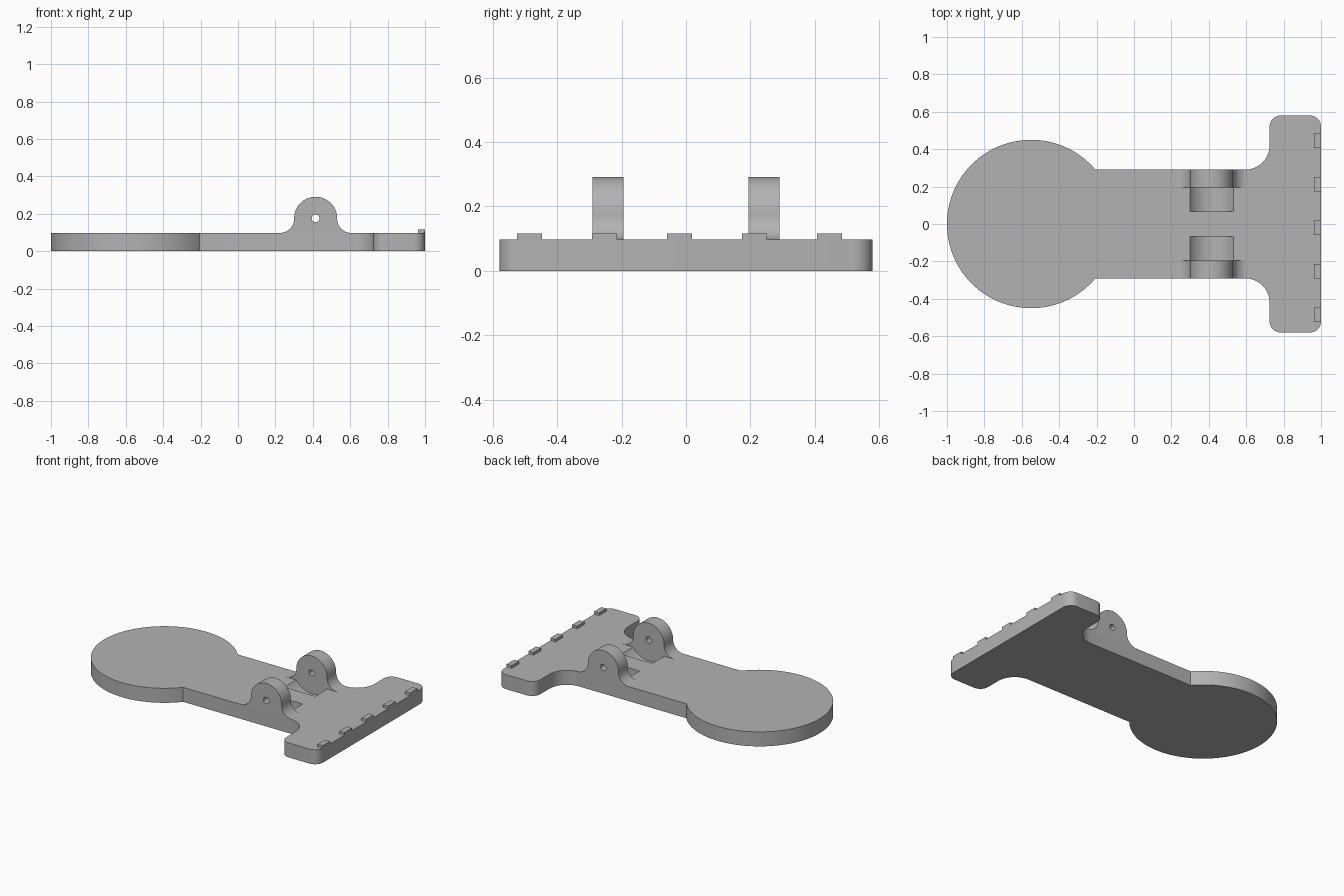
import bpy
import bmesh
from math import sin, cos, asin, atan2, degrees, radians
from mathutils import Vector

if "Cube" in bpy.data.objects:
    bpy.data.objects.remove(bpy.data.objects["Cube"])

grey = bpy.data.materials.new("plain_grey")
grey.use_nodes = True
grey.diffuse_color = (0.45, 0.45, 0.45, 1)
grey.node_tree.nodes["Principled BSDF"].inputs["Base Color"].default_value = (0.45, 0.45, 0.45, 1)

THICK = 0.098            # plate thickness
HALF = 0.291             # half width of the arm
PIVOT = (0.415, 0.176)   # lug centre in x, z
LUG_R = 0.115


def arc(cx, cy, r, start, end, steps=16):
    """Points along an arc, angles in degrees."""
    angles = [radians(start + (end - start) * i / steps) for i in range(steps + 1)]
    return [(cx + r * cos(a), cy + r * sin(a)) for a in angles]


def prism(name, points, low, high, axis="z"):
    """Extrude a flat profile along z, or an x-z profile along y."""
    place = (lambda p: (p[0], p[1], low)) if axis == "z" else (lambda p: (p[0], low, p[1]))
    shift = Vector((0, 0, high - low)) if axis == "z" else Vector((0, high - low, 0))
    bm = bmesh.new()
    face = bm.faces.new([bm.verts.new(place(p)) for p in points])
    ext = bmesh.ops.extrude_face_region(bm, geom=[face])
    bmesh.ops.translate(bm, vec=shift, verts=[g for g in ext["geom"] if isinstance(g, bmesh.types.BMVert)])
    bmesh.ops.recalc_face_normals(bm, faces=bm.faces)
    mesh = bpy.data.meshes.new(name)
    bm.to_mesh(mesh)
    bm.free()
    obj = bpy.data.objects.new(name, mesh)
    bpy.context.collection.objects.link(obj)
    mesh.materials.append(grey)
    return obj


def activate(obj):
    bpy.ops.object.select_all(action="DESELECT")
    obj.select_set(True)
    bpy.context.view_layer.objects.active = obj


def cut(obj, cutter):
    """Subtract the cutter from the part, then discard it."""
    cutter.hide_render = True
    mod = obj.modifiers.new("cut", "BOOLEAN")
    mod.operation = "DIFFERENCE"
    mod.solver = "EXACT"
    mod.object = cutter
    activate(obj)
    bpy.ops.object.modifier_apply(modifier=mod.name)
    bpy.data.objects.remove(cutter)


def smooth(obj):
    activate(obj)
    bpy.ops.object.shade_smooth_by_angle(angle=radians(30))


# Plate: round paddle, straight arm and filleted crossbar
join = degrees(asin(HALF / 0.45))
half = arc(-0.55, 0, 0.45, 180, join, 48)
half += arc(0.595, HALF + 0.13, 0.13, -90, 0)
half += arc(0.785, 0.52, 0.06, 180, 90, 8)
half += arc(0.94, 0.52, 0.06, 90, 0, 8)
mirrored = [(x, -y) for x, y in reversed(half[1:])]
plate = prism("base_plate", half + mirrored, 0, THICK)

# Lug profile: round ear that flares into the plate
fillet = 0.075
rise = THICK + fillet - PIVOT[1]
reach = ((LUG_R + fillet) ** 2 - rise ** 2) ** 0.5
tilt = degrees(atan2(rise, reach))
ear = arc(PIVOT[0] + reach, THICK + fillet, fillet, 270, 180 + tilt, 12)
ear += arc(*PIVOT, LUG_R, tilt, 180 - tilt, 32)[1:]
ear += arc(PIVOT[0] - reach, THICK + fillet, fillet, -tilt, -90, 12)[1:]

for name, side in (("left_side", 1), ("right_side", -1)):
    # Curved clearance pocket beside each lug
    pocket = prism("pocket_cutter", arc(*PIVOT, 0.14, 0, 360, 64)[:-1],
                   *sorted((side * 0.068, side * 0.194)), "y")
    cut(plate, pocket)
    # Lug with its pin hole
    lug = prism(name + "_lug", ear, *sorted((side * 0.194, side * HALF)), "y")
    hole = prism("hole_cutter", arc(*PIVOT, 0.021, 0, 360, 24)[:-1],
                 *sorted((side * 0.1, side * 0.4)), "y")
    cut(lug, hole)
    smooth(lug)
smooth(plate)

# Row of small tabs along the crossbar edge
for i in range(5):
    y = -0.486 + i * 0.233
    corners = [(0.963, y - 0.039), (1, y - 0.039), (1, y + 0.039), (0.963, y + 0.039)]
    prism("edge_tab_%d" % (i + 1), corners, THICK - 0.01, 0.116)
